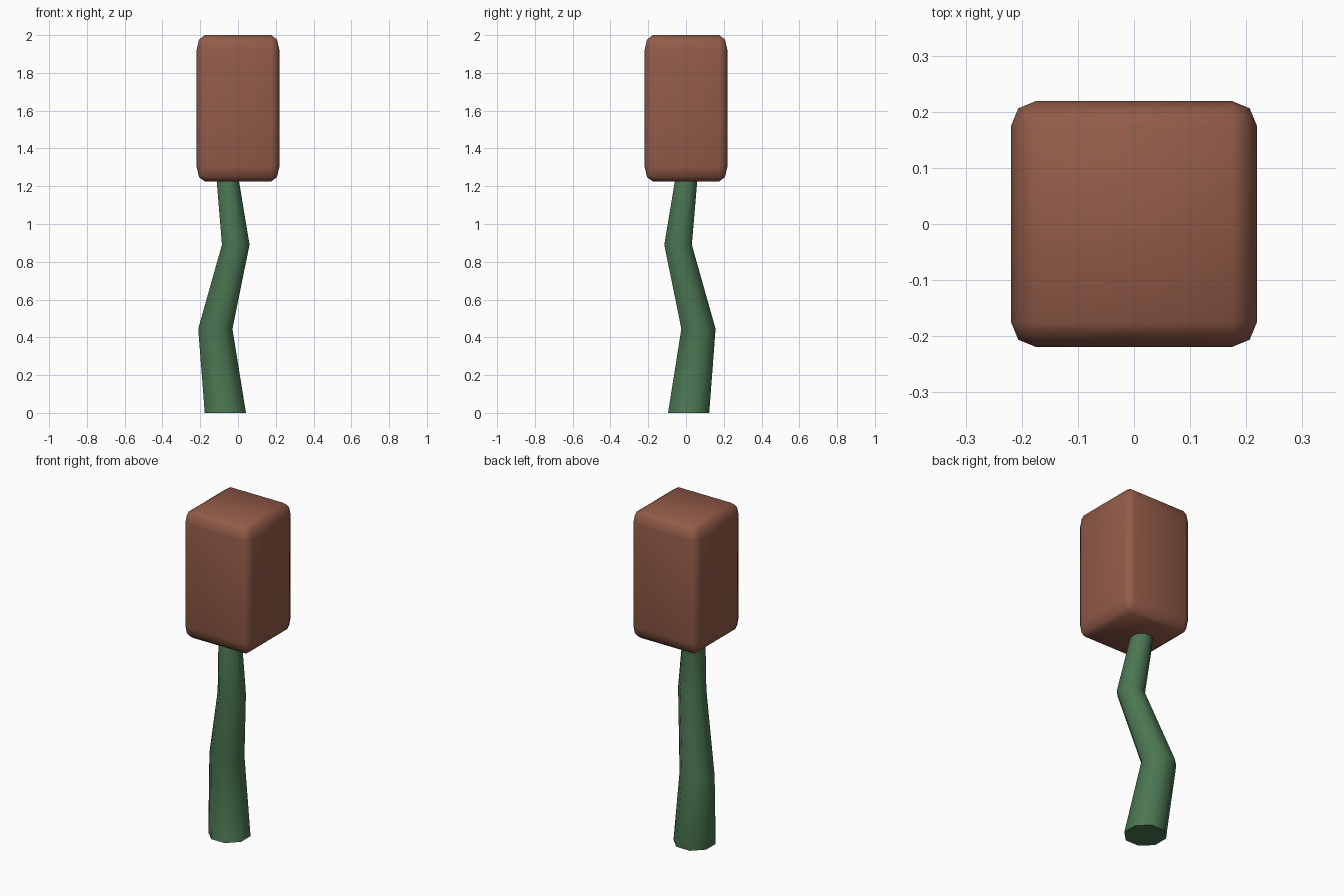
import bpy, bmesh, math

if "Cube" in bpy.data.objects:
    bpy.data.objects.remove(bpy.data.objects["Cube"])


def material(name, rgb):
    m = bpy.data.materials.new(name)
    m.diffuse_color = (*rgb, 1)
    m.use_nodes = True
    m.node_tree.nodes["Principled BSDF"].inputs["Base Color"].default_value = m.diffuse_color
    return m


def finish(bm, name, mat, angle):
    bmesh.ops.recalc_face_normals(bm, faces=bm.faces)
    me = bpy.data.meshes.new(name)
    bm.to_mesh(me)
    bm.free()
    me.materials.append(mat)
    ob = bpy.data.objects.new(name, me)
    bpy.context.collection.objects.link(ob)
    bpy.ops.object.select_all(action='DESELECT')
    ob.select_set(True)
    bpy.context.view_layer.objects.active = ob
    bpy.ops.object.shade_smooth_by_angle(angle=math.radians(angle))
    return ob


brown = material("reed brown", (0.29, 0.105, 0.065))
green = material("stem green", (0.07, 0.18, 0.083))

# Seed head: bevelled unit cube, stretched so the bevel is taller in z
bm = bmesh.new()
bmesh.ops.create_cube(bm, size=1)
bmesh.ops.bevel(bm, geom=bm.edges[:], offset=0.1, segments=2, profile=0.5, affect='EDGES')
bmesh.ops.scale(bm, vec=(0.438, 0.438, 0.775), verts=bm.verts)
bmesh.ops.translate(bm, vec=(0, 0, 1.6125), verts=bm.verts)
finish(bm, "seed_head", brown, 50)

# Stem: bent, tapering octagonal tube (x, y, z, radius), ending inside the head
path = [(-0.067, 0.014, 0, 0.118), (-0.12, 0.066, 0.445, 0.098),
        (-0.012, -0.042, 0.89, 0.079), (-0.067, 0.014, 1.335, 0.059)]
bm = bmesh.new()
rings = []
for x, y, z, r in path:
    angles = [math.radians(22.5 + 45 * i) for i in range(8)]
    rings.append([bm.verts.new((x + r * math.cos(a), y + r * math.sin(a), z)) for a in angles])
for lo, hi in zip(rings, rings[1:]):
    for i in range(8):
        j = (i + 1) % 8
        bm.faces.new((lo[i], lo[j], hi[j], hi[i]))
bm.faces.new(rings[0][::-1])
bm.faces.new(rings[-1])
finish(bm, "stem", green, 55)
